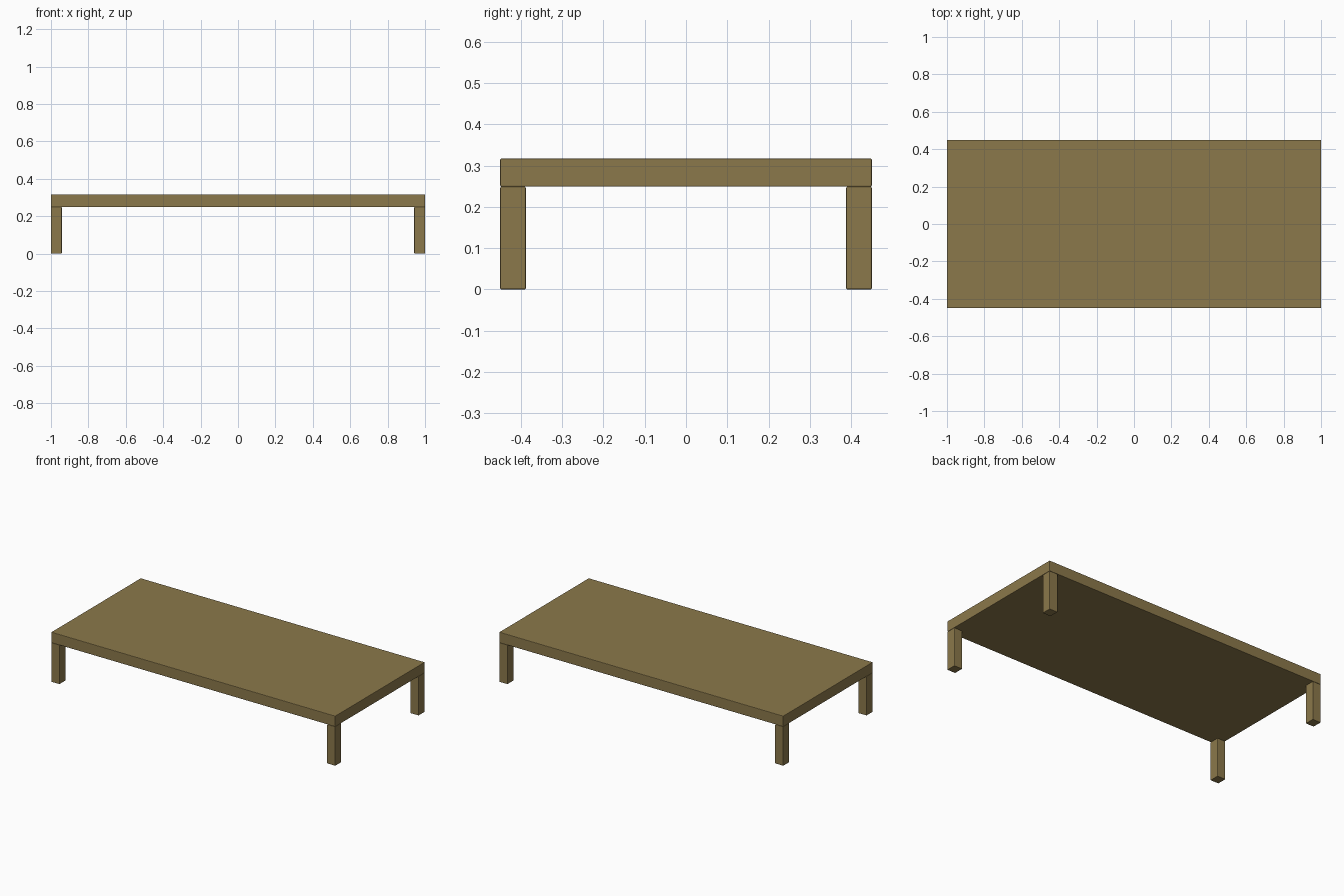
import bpy

if "Cube" in bpy.data.objects:
    bpy.data.objects.remove(bpy.data.objects["Cube"])

wood = bpy.data.materials.new("wood")
wood.diffuse_color = (0.26, 0.19, 0.07, 1)
wood.use_nodes = True
wood.node_tree.nodes["Principled BSDF"].inputs["Base Color"].default_value = wood.diffuse_color


def box(name, lo, hi):
    size = [b - a for a, b in zip(lo, hi)]
    mid = [(a + b) / 2 for a, b in zip(lo, hi)]
    bpy.ops.mesh.primitive_cube_add(size=1, location=mid)
    ob = bpy.context.object
    ob.name = name
    ob.scale = size
    bpy.ops.object.transform_apply(location=False, rotation=False, scale=True)
    ob.data.materials.append(wood)
    # Slightly eased edges
    bevel = ob.modifiers.new("eased_edges", 'BEVEL')
    bevel.width = 0.003
    bevel.segments = 2
    return ob


LENGTH, DEPTH = 1.0, 0.45      # half sizes
LEG_X, LEG_Y = 0.058, 0.062    # leg section
LEG_H, TOP_H = 0.249, 0.317

# Table top
box("table_top", (-LENGTH, -DEPTH, LEG_H), (LENGTH, DEPTH, TOP_H))

# Four corner legs, flush with the top's edges
for sx, side in ((-1, "left"), (1, "right")):
    for sy, end in ((-1, "front"), (1, "back")):
        xs = sorted((sx * LENGTH, sx * (LENGTH - LEG_X)))
        ys = sorted((sy * DEPTH, sy * (DEPTH - LEG_Y)))
        box(f"{end}_{side}_leg", (xs[0], ys[0], 0), (xs[1], ys[1], LEG_H))
